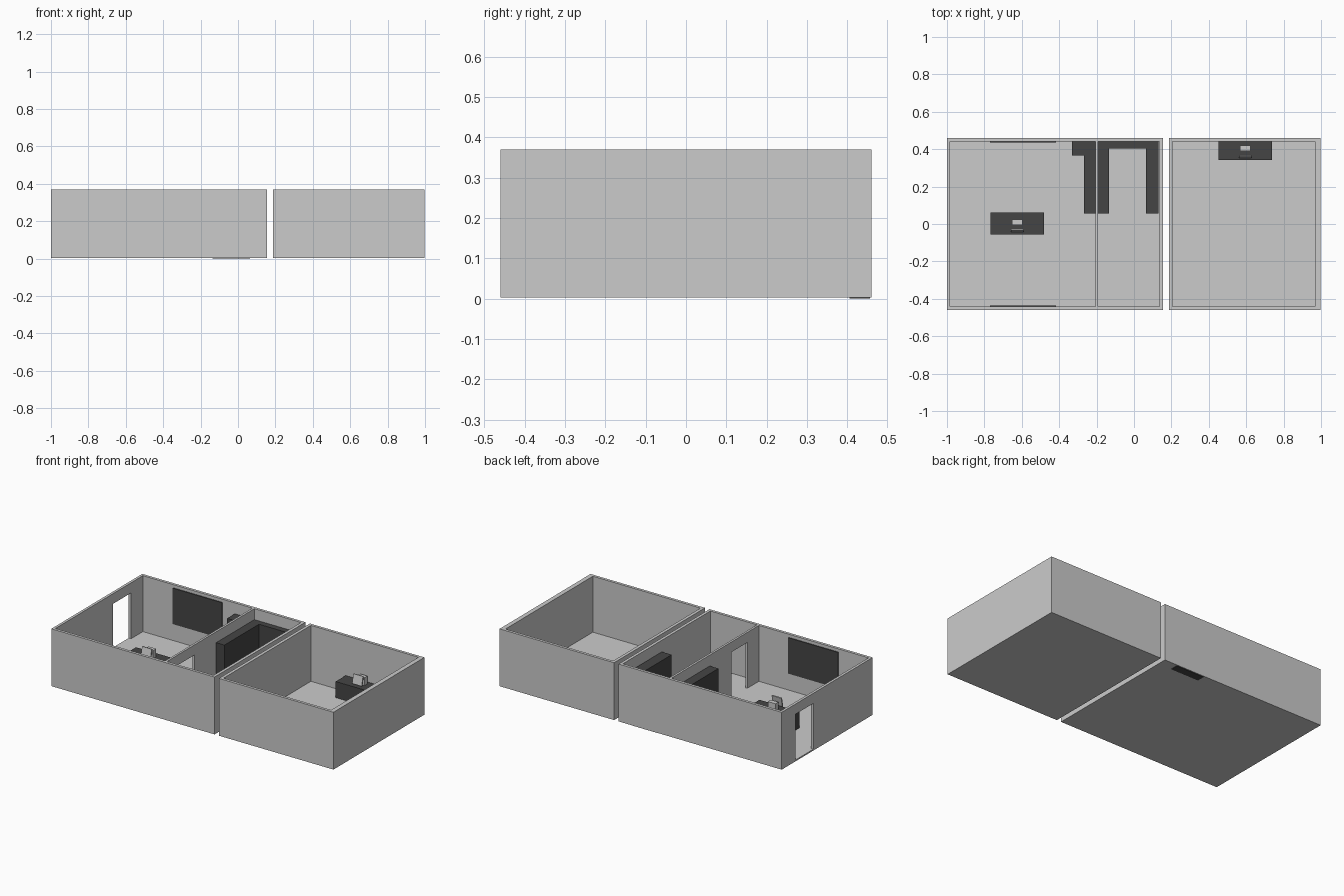
import bpy
from mathutils import Vector, Matrix

if "Cube" in bpy.data.objects:
    bpy.data.objects.remove(bpy.data.objects["Cube"])

dark = bpy.data.materials.new("dark")
dark.diffuse_color = (0.06, 0.06, 0.06, 1)
dark.use_nodes = True
dark.node_tree.nodes["Principled BSDF"].inputs["Base Color"].default_value = dark.diffuse_color


def box(name, x, y, z, mat=None, tilt=0.0):
    """Box from (min, max) ranges, optionally tilted about its own x axis."""
    bpy.ops.mesh.primitive_cube_add(size=1)
    o = bpy.context.object
    o.name = name
    lo, hi = Vector((x[0], y[0], z[0])), Vector((x[1], y[1], z[1]))
    size = hi - lo
    o.data.transform(Matrix.Rotation(tilt, 4, 'X') @ Matrix.Diagonal((*size, 1)))
    o.location = (lo + hi) / 2
    if mat:
        o.data.materials.append(mat)
    return o


def carve(target, cutters):
    """Subtract boxes from a target and remove the cutters."""
    for c in cutters:
        m = target.modifiers.new("cut", 'BOOLEAN')
        m.operation, m.solver, m.object = 'DIFFERENCE', 'EXACT', c
    dg = bpy.context.evaluated_depsgraph_get()
    mesh = bpy.data.meshes.new_from_object(target.evaluated_get(dg))
    target.modifiers.clear()
    target.data = mesh
    for c in cutters:
        bpy.data.objects.remove(c)


BASE, FLOOR, TOP = 0.003, 0.012, 0.37
DEPTH, INNER = (-0.46, 0.46), (-0.442, 0.442)
ROOM, DOOR = (FLOOR, 0.5), (FLOOR, 0.305)

# Two-room block: classroom and store room, with two doorways
two_rooms = box("two_room_shell", (-1, 0.156), DEPTH, (BASE, TOP))
carve(two_rooms, [
    box("cut_room", (-0.983, -0.207), INNER, ROOM),
    box("cut_store", (-0.193, 0.137), INNER, ROOM),
    box("cut_outer_door", (-1.1, -0.9), (0.14, 0.323), DOOR),
    box("cut_inner_door", (-0.25, -0.15), (-0.325, -0.163), DOOR),
])

# Separate single room
single = box("single_room_shell", (0.187, 0.998), DEPTH, (BASE, TOP))
carve(single, [box("cut_single", (0.207, 0.969), INNER, ROOM)])

# Wall boards on the front and back walls
for name, y in (("back_board", (0.436, 0.444)), ("front_board", (-0.444, -0.436))):
    box(name, (-0.77, -0.418), y, (0.12, 0.35), dark)

# Tall shelves
SHELF = (0.008, 0.30)
box("store_shelf_left", (-0.194, -0.135), (0.055, 0.443), SHELF, dark)
box("store_shelf_right", (0.063, 0.132), (0.055, 0.443), SHELF, dark)
box("store_shelf_back", (-0.135, 0.063), (0.405, 0.456), (0, 0.30), dark)
box("room_shelf_long", (-0.268, -0.206), (0.055, 0.443), SHELF, dark)
box("room_shelf_short", (-0.332, -0.268), (0.365, 0.443), SHELF, dark)

# Desks, each with a tilted screen and its stand
for tag, cx, y0 in (("room", -0.624, -0.055), ("single", 0.595, 0.341)):
    box(tag + "_desk", (cx - 0.142, cx + 0.142), (y0, y0 + 0.117), (0.008, 0.115), dark)
    box(tag + "_screen", (cx - 0.034, cx + 0.034), (y0 + 0.018, y0 + 0.026),
        (0.125, 0.185), tilt=-0.2)
    box(tag + "_stand", (cx - 0.027, cx + 0.027), (y0 + 0.05, y0 + 0.08), (0.11, 0.165))
